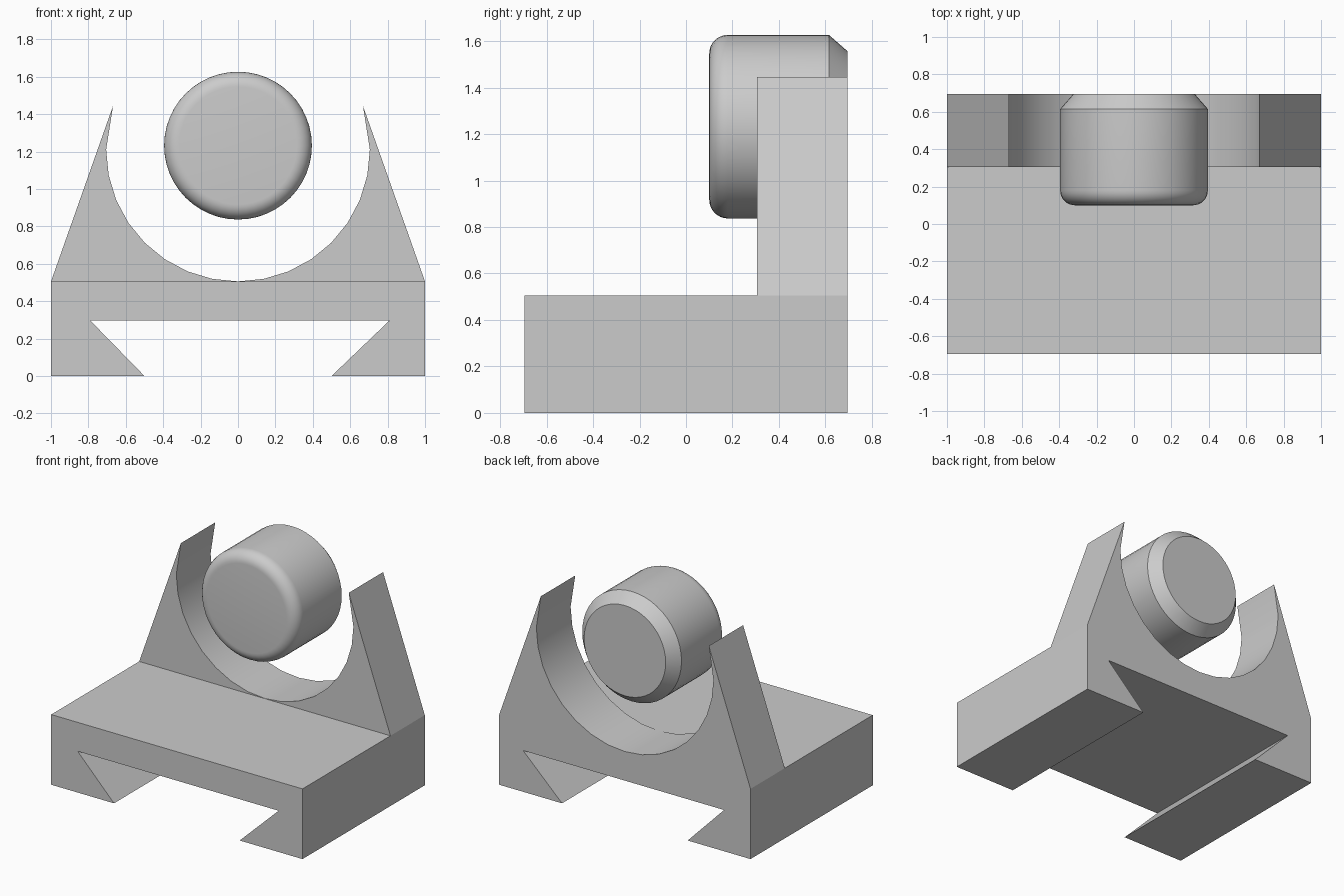
import bpy, bmesh, math
from mathutils import Matrix, Vector

cube = bpy.data.objects.get("Cube")
if cube:
    bpy.data.objects.remove(cube, do_unlink=True)

# One plain grey for every part
grey = bpy.data.materials.new("plain_grey")
grey.use_nodes = True
colour = (0.6, 0.6, 0.6, 1)
grey.diffuse_color = colour
grey.node_tree.nodes["Principled BSDF"].inputs["Base Color"].default_value = colour

BACK = 0.695


def finish(name, bm):
    bmesh.ops.recalc_face_normals(bm, faces=bm.faces)
    mesh = bpy.data.meshes.new(name)
    bm.to_mesh(mesh)
    bm.free()
    obj = bpy.data.objects.new(name, mesh)
    bpy.context.collection.objects.link(obj)
    mesh.materials.append(grey)
    return obj


def prism(name, outline, y0, y1):
    """Extrude an x-z outline along y."""
    bm = bmesh.new()
    face = bm.faces.new([bm.verts.new((x, y0, z)) for x, z in outline])
    ext = bmesh.ops.extrude_face_region(bm, geom=[face])["geom"]
    moved = [v for v in ext if isinstance(v, bmesh.types.BMVert)]
    bmesh.ops.translate(bm, verts=moved, vec=(0, y1 - y0, 0))
    return finish(name, bm)


def select_only(obj):
    bpy.ops.object.select_all(action='DESELECT')
    obj.select_set(True)
    bpy.context.view_layer.objects.active = obj


def smooth(obj, degrees):
    select_only(obj)
    bpy.ops.object.shade_smooth_by_angle(angle=math.radians(degrees))


# Base block with a dovetail slot underneath
top = 0.505
base = prism("dovetail_base", [
    (-1, 0), (-0.5, 0), (-0.79, 0.297), (0.81, 0.297), (0.5, 0), (1, 0),
    (1, top), (-1, top)], -BACK, BACK)

# Upright cradle: two sloped horns around a round opening
radius, centre = 0.705, 1.211
arc = []
for i in range(-9, 8 + 2):
    a = math.radians(-90 + i * 11.25)
    arc.append((radius * math.cos(a), centre + radius * math.sin(a)))
arc[0], arc[-1] = (-0.668, 1.445), (0.668, 1.445)
cradle = prism("cradle", [(-1, top)] + arc + [(1, top), (1, 0.4), (-1, 0.4)],
               0.305, BACK)

# Merge the cradle into the base
union = base.modifiers.new("union", 'BOOLEAN')
union.operation = 'UNION'
union.solver = 'EXACT'
union.object = cradle
select_only(base)
bpy.ops.object.modifier_apply(modifier="union")
bpy.data.objects.remove(cradle, do_unlink=True)
base.name = "dovetail_base_and_cradle"
smooth(base, 15)

# Round plug: filleted front rim, chamfered back rim
r, fillet, front = 0.395, 0.08, 0.1
profile = [(0, front)]
for i in range(9):
    a = math.radians(90 * i / 8)
    profile.append((r - fillet + fillet * math.sin(a),
                    front + fillet - fillet * math.cos(a)))
profile += [(r, 0.615), (0.325, BACK), (0, BACK)]
bm = bmesh.new()
verts = [bm.verts.new((x, y, 0)) for x, y in profile]
edges = [bm.edges.new(pair) for pair in zip(verts, verts[1:])]
bmesh.ops.spin(bm, geom=verts + edges, cent=(0, 0, 0), axis=(0, 1, 0),
               angle=math.tau, steps=48)
bmesh.ops.remove_doubles(bm, verts=bm.verts, dist=0.0005)
bmesh.ops.translate(bm, verts=bm.verts, vec=(0, 0, 1.232))
plug = finish("round_plug", bm)
smooth(plug, 25)
